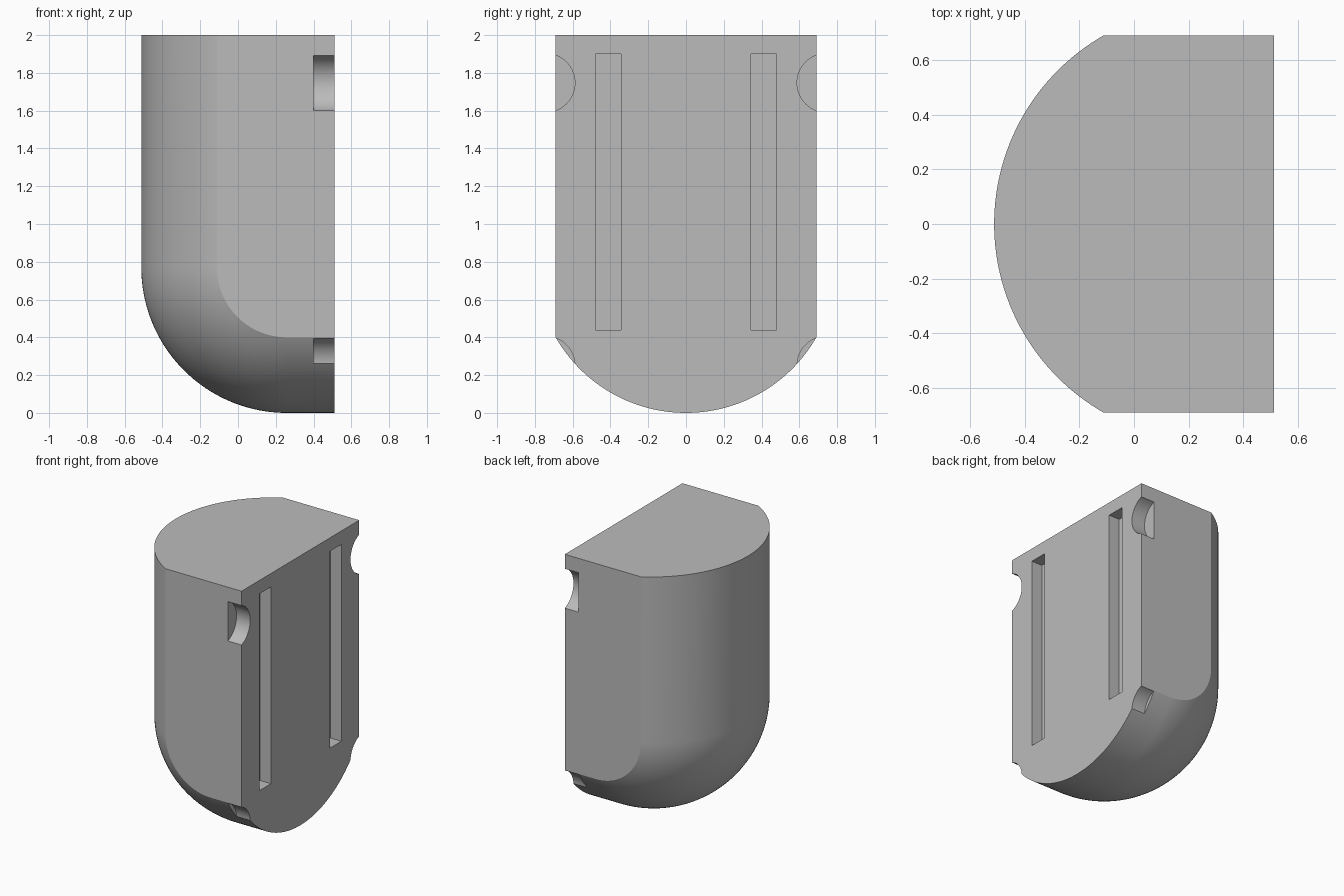
import bpy, bmesh, math
from mathutils import Matrix

if "Cube" in bpy.data.objects:
    bpy.data.objects.remove(bpy.data.objects["Cube"], do_unlink=True)

grey = bpy.data.materials.new("plain grey")
grey.use_nodes = True
grey.diffuse_color = (0.5, 0.5, 0.5, 1)
grey.node_tree.nodes["Principled BSDF"].inputs["Base Color"].default_value = (0.5, 0.5, 0.5, 1)

BACK, FRONT, TOP, HALF = 0.512, -0.512, 2.0, 0.69
CROWN = 0.795          # radius of the bulging cross-section
BEND = 0.77            # outer radius of the bend to the underside
SLICES, STEPS = 64, 40


def add_object(name, bm):
    bmesh.ops.recalc_face_normals(bm, faces=bm.faces)
    mesh = bpy.data.meshes.new(name)
    bm.to_mesh(mesh)
    bm.free()
    obj = bpy.data.objects.new(name, mesh)
    bpy.context.collection.objects.link(obj)
    mesh.materials.append(grey)
    return obj


# Body: outlines across the width, each inset by the crown of the section
bm = bmesh.new()
loops = []
sweep = math.asin(HALF / CROWN)
for i in range(SLICES + 1):
    a = sweep * (2 * i / SLICES - 1)
    y, inset = CROWN * math.sin(a), CROWN * (1 - math.cos(a))
    r = BEND - inset
    outline = [(BACK, TOP), (BACK, inset)]
    for k in range(STEPS + 1):
        t = math.pi / 2 * k / STEPS
        outline.append((FRONT + BEND - r * math.sin(t), BEND - r * math.cos(t)))
    outline.append((FRONT + inset, TOP))
    loops.append([bm.verts.new((x, y, z)) for x, z in outline])
for a, b in zip(loops, loops[1:]):
    for j in range(len(a)):
        k = (j + 1) % len(a)
        bm.faces.new((a[j], a[k], b[k], b[j]))
bm.faces.new(loops[0])
bm.faces.new(loops[-1])
# Merge the strips of the flat top and the flat back
for axis, level in ((0, BACK), (2, TOP)):
    flat = [f for f in bm.faces if all(abs(v.co[axis] - level) < 1e-5 for v in f.verts)]
    bmesh.ops.dissolve_faces(bm, faces=flat)
body = add_object("body", bm)


def cut(name, bm):
    cutter = add_object(name, bm)
    cutter.hide_render = True
    mod = body.modifiers.new(name, "BOOLEAN")
    mod.object = cutter
    mod.solver = "EXACT"
    bpy.context.view_layer.objects.active = body
    bpy.ops.object.modifier_apply(modifier=name)
    bpy.data.objects.remove(cutter, do_unlink=True)


for side in (-1, 1):
    # Long slots in the back
    bm = bmesh.new()
    size = Matrix.Diagonal((0.18, 0.135, 1.46, 1))
    bmesh.ops.create_cube(bm, size=1, matrix=Matrix.Translation((BACK, side * 0.4125, 1.17)) @ size)
    cut("slot_cutter", bm)
    # Round notches in the side edges
    for z in (1.747, 0.25):
        bm = bmesh.new()
        place = Matrix.Translation((0.5, side * 0.744, z)) @ Matrix.Rotation(math.pi / 2, 4, "Y")
        bmesh.ops.create_cone(bm, cap_ends=True, segments=64, radius1=0.156, radius2=0.156,
                              depth=0.2, matrix=place)
        cut("notch_cutter", bm)

bpy.ops.object.select_all(action="DESELECT")
body.select_set(True)
bpy.context.view_layer.objects.active = body
bpy.ops.object.shade_smooth_by_angle(angle=math.radians(30))
